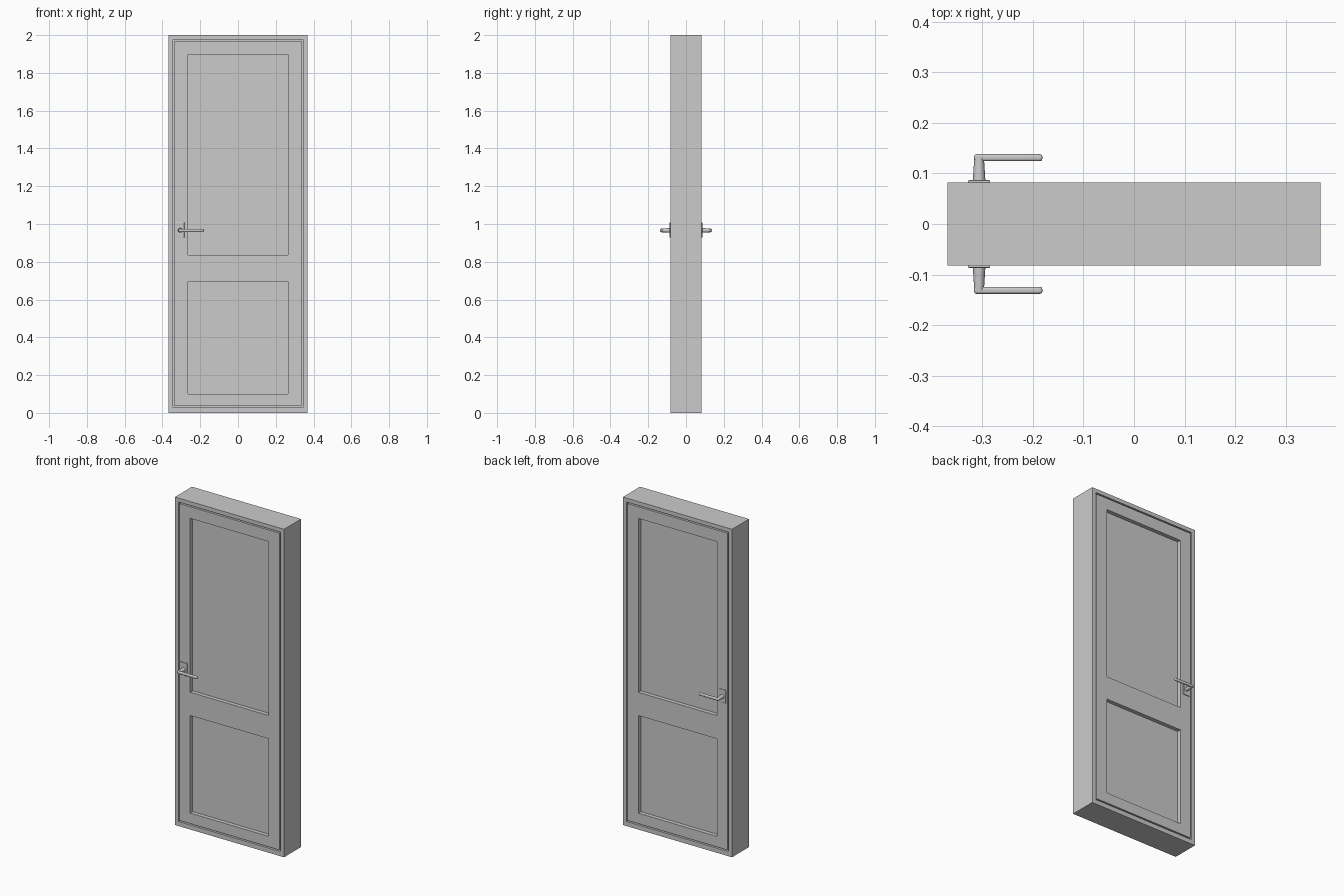
import bpy, bmesh, math
from mathutils import Matrix, Vector

if "Cube" in bpy.data.objects:
    bpy.data.objects.remove(bpy.data.objects["Cube"])

FACE, GROOVE, PANE = 0.082, 0.068, 0.058     # half depths of the surfaces


def finish(name, bm, smooth=False, bevel=0.0):
    """Front half -> object, mirrored to the back through y = 0."""
    me = bpy.data.meshes.new(name)
    bm.to_mesh(me)
    bm.free()
    ob = bpy.data.objects.new(name, me)
    bpy.context.collection.objects.link(ob)
    if bevel:
        b = ob.modifiers.new("bevel", 'BEVEL')
        b.width, b.segments = bevel, 3
    m = ob.modifiers.new("mirror", 'MIRROR')
    m.use_axis = (False, True, False)
    if smooth:
        bpy.ops.object.select_all(action='DESELECT')
        ob.select_set(True)
        bpy.context.view_layer.objects.active = ob
        bpy.ops.object.shade_smooth_by_angle(angle=math.radians(40))
    return ob


def stepped_panel(name, xs, zs, depth, hole=0.0, outside=None):
    """Grid of cells, each at its own depth (None = hole), with step walls between."""
    bm = bmesh.new()

    def quad(pts):
        bm.faces.new([bm.verts.new(p) for p in pts])

    nx, nz = len(xs) - 1, len(zs) - 1

    def get(i, j):
        if not (0 <= i < nx and 0 <= j < nz):
            return outside
        d = depth(i, j)
        return hole if d is None else d

    for i in range(nx):
        for j in range(nz):
            if depth(i, j) is not None:
                y = -depth(i, j)
                quad([(xs[i], y, zs[j]), (xs[i + 1], y, zs[j]),
                      (xs[i + 1], y, zs[j + 1]), (xs[i], y, zs[j + 1])])
    for i in range(nx + 1):
        for j in range(nz):
            a, b = get(i - 1, j), get(i, j)
            if None not in (a, b) and a != b:
                quad([(xs[i], -a, zs[j]), (xs[i], -b, zs[j]),
                      (xs[i], -b, zs[j + 1]), (xs[i], -a, zs[j + 1])])
    for i in range(nx):
        for j in range(nz + 1):
            a, b = get(i, j - 1), get(i, j)
            if None not in (a, b) and a != b:
                quad([(xs[i], -a, zs[j]), (xs[i], -b, zs[j]),
                      (xs[i + 1], -b, zs[j]), (xs[i + 1], -a, zs[j])])
    bmesh.ops.remove_doubles(bm, verts=bm.verts[:], dist=1e-5)
    bmesh.ops.recalc_face_normals(bm, faces=bm.faces[:])
    if sum(f.normal.y * f.calc_area() for f in bm.faces) > 0:
        bmesh.ops.reverse_faces(bm, faces=bm.faces[:])
    return finish(name, bm)


def block(name, lo, hi, bevel):
    bm = bmesh.new()
    lo, hi = Vector(lo), Vector(hi)
    mat = Matrix.Translation((lo + hi) / 2) @ Matrix.Diagonal((*(hi - lo), 1))
    bmesh.ops.create_cube(bm, size=1, matrix=mat)
    return finish(name, bm, True, bevel)


# Outer frame
stepped_panel("door_frame", [-0.368, -0.343, 0.343, 0.368], [0, 0.028, 1.976, 2],
              lambda i, j: None if i == j == 1 else FACE, hole=GROOVE, outside=0.0)

# Leaf with a shadow groove around it and two openings
LX = [-0.343, -0.336, -0.265, 0.264, 0.336, 0.343]
LZ = [0.028, 0.036, 0.10, 0.695, 0.837, 1.897, 1.968, 1.976]


def leaf_depth(i, j):
    if i in (0, 4) or j in (0, 6):
        return GROOVE
    return None if i == 2 and j in (2, 4) else FACE


stepped_panel("door_leaf", LX, LZ, leaf_depth, hole=PANE)

# Recessed panels
for name, j in (("lower_panel", 2), ("upper_panel", 4)):
    stepped_panel(name, LX[2:4], LZ[j:j + 2], lambda a, b: PANE)

# Handle plate and lever on both faces
block("handle_plate", (-0.328, -0.0865, 0.928), (-0.284, -0.081, 1.008), 0.002)
block("handle_lever", (-0.316, -0.138, 0.958), (-0.181, -0.124, 0.974), 0.005)

# Tapered neck joining plate and lever
bm = bmesh.new()
bmesh.ops.create_cone(bm, cap_ends=True, segments=24, radius1=0.0125, radius2=0.0095,
                      depth=0.048, matrix=Matrix.Translation((-0.306, -0.108, 0.966))
                      @ Matrix.Rotation(math.pi / 2, 4, 'X'))
finish("handle_neck", bm, True)
